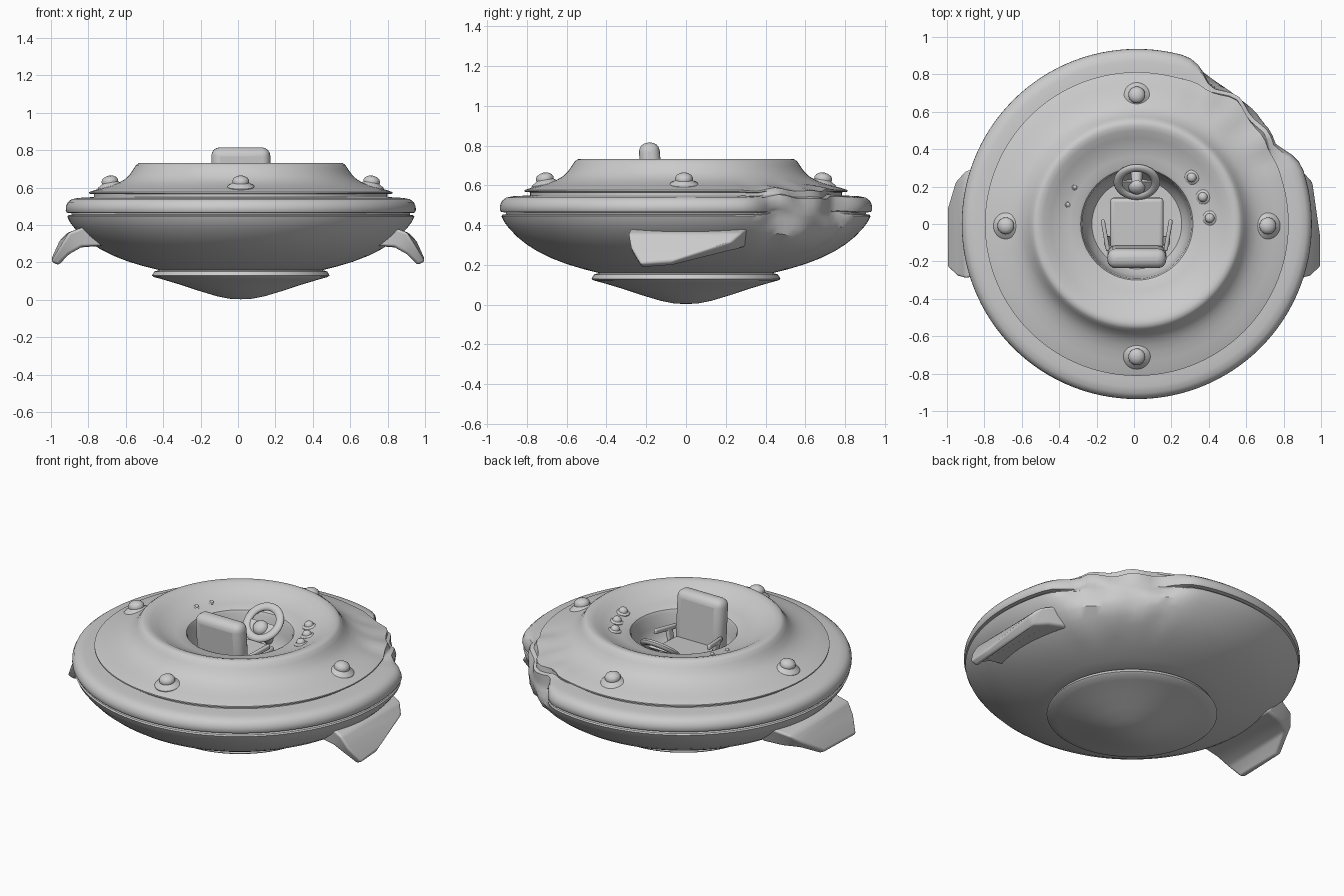
import bpy, bmesh, math
from mathutils import Vector, Matrix, noise

if "Cube" in bpy.data.objects:
    bpy.data.objects.remove(bpy.data.objects["Cube"])

CX = 0.015  # saucer axis sits slightly off the fin-to-fin centre


def finish(name, bm, angle=35, bevel=0.0, subsurf=0):
    bmesh.ops.recalc_face_normals(bm, faces=bm.faces)
    me = bpy.data.meshes.new(name)
    bm.to_mesh(me)
    bm.free()
    ob = bpy.data.objects.new(name, me)
    bpy.context.collection.objects.link(ob)
    bpy.ops.object.select_all(action='DESELECT')
    ob.select_set(True)
    bpy.context.view_layer.objects.active = ob
    bpy.ops.object.shade_smooth_by_angle(angle=math.radians(angle))
    if bevel:
        m = ob.modifiers.new("bevel", 'BEVEL')
        m.width, m.segments = bevel, 4
    if subsurf:
        m = ob.modifiers.new("subsurf", 'SUBSURF')
        m.levels = m.render_levels = subsurf
    return ob


def lathe(name, profile, loc=(0, 0, 0), seg=96, deform=None, angle=35, normal=(0, 0, 1)):
    """Revolve (radius, z) points; the first or last may lie on the axis."""
    bm = bmesh.new()
    rings = []
    for r, z in profile:
        if r == 0:
            rings.append([bm.verts.new((0, 0, z))] * seg)
            continue
        ring = []
        for i in range(seg):
            a = 2 * math.pi * i / seg
            rr, zz = deform(r, z, a) if deform else (r, z)
            ring.append(bm.verts.new((rr * math.cos(a), rr * math.sin(a), zz)))
        rings.append(ring)
    for lo, hi in zip(rings, rings[1:]):
        for i in range(seg):
            j = (i + 1) % seg
            quad = list(dict.fromkeys((lo[i], lo[j], hi[j], hi[i])))
            if len(quad) > 2:
                bm.faces.new(quad)
    rot = Vector((0, 0, 1)).rotation_difference(Vector(normal)).to_matrix().to_4x4()
    bm.transform(Matrix.Translation(loc) @ rot)
    return finish(name, bm, angle)


def box(name, size, loc, rot=(0, 0, 0), bevel=0.02):
    bm = bmesh.new()
    bmesh.ops.create_cube(bm, size=1)
    bm.transform(Matrix.Diagonal((*size, 1)))
    for axis, ang in zip('XYZ', rot):
        bm.transform(Matrix.Rotation(math.radians(ang), 4, axis))
    bm.transform(Matrix.Translation(loc))
    return finish(name, bm, 60, bevel)


def crash_dent(r, z, a):
    """Flatten and crumple the rim on the back right side."""
    t = max(0.0, 1 - abs(math.degrees(a) - 46) / 29)
    w = min(1.0, 2.2 * t * t * (3 - 2 * t))
    if w and r > 0.68 and z > 0.25:
        n = noise.noise(Vector((a * 5, z * 9, 1.3)))
        limit = 0.855 + 0.04 * n - 0.12 * max(0, z - 0.5)
        target = min(r, limit)
        if 0.54 < z < 0.58:
            target = limit - 0.02
        r += (target - r) * w
        z += 0.02 * w * noise.noise(Vector((a * 6, r * 5, 7)))
    return r, z


# Saucer hull: belly, rim, deck, dished collar and cockpit well in one skin
lathe("saucer_hull", [
    (0, 0.16), (0.44, 0.16), (0.52, 0.18), (0.60, 0.204), (0.68, 0.235), (0.75, 0.27),
    (0.80, 0.302), (0.85, 0.342), (0.89, 0.384), (0.915, 0.417), (0.928, 0.445),
    (0.922, 0.452), (0.905, 0.455), (0.905, 0.463), (0.93, 0.466), (0.936, 0.478),
    (0.935, 0.50), (0.925, 0.522), (0.905, 0.538), (0.87, 0.545), (0.83, 0.547),
    (0.785, 0.55), (0.785, 0.565), (0.812, 0.568), (0.812, 0.576), (0.78, 0.587),
    (0.74, 0.597), (0.69, 0.611), (0.65, 0.627), (0.62, 0.645), (0.595, 0.668),
    (0.575, 0.697), (0.56, 0.72), (0.545, 0.731), (0.525, 0.732), (0.50, 0.725),
    (0.46, 0.703), (0.41, 0.68), (0.36, 0.666), (0.315, 0.659), (0.30, 0.652),
    (0.292, 0.635), (0.285, 0.56), (0.27, 0.49), (0.24, 0.45), (0, 0.445)],
    (CX, 0, 0), seg=120, deform=crash_dent)

# Shallow landing dish under the belly
lathe("belly_dish", [
    (0, 0.003), (0.06, 0.006), (0.13, 0.02), (0.22, 0.047), (0.32, 0.08), (0.42, 0.11),
    (0.465, 0.122), (0.475, 0.13), (0.462, 0.152), (0.44, 0.158), (0.43, 0.175)], (CX, 0, 0))

# Four deck lights: flared base with a round bulb
LIGHT = [(0.073, -0.015), (0.073, 0.0), (0.066, 0.008), (0.05, 0.016), (0.044, 0.022),
         (0.045, 0.033), (0.038, 0.046), (0.022, 0.056), (0, 0.06)]
for i in range(4):
    a = math.pi / 2 * i
    d = Vector((math.cos(a), math.sin(a), 0))
    p = Vector((CX, -0.01, 0.605)) + d * 0.695
    lathe(f"deck_light_{i + 1}", LIGHT, p, 32, normal=d * 0.18 + Vector((0, 0, 1)))

# Console buttons on the collar
BUTTON = [(1.0, -0.3), (1.0, 0.1), (0.8, 0.25), (0.66, 0.3), (0.62, 0.55), (0.4, 0.8), (0, 0.9)]
for i, (x, y, s) in enumerate([(0.31, 0.25, 0.039), (0.37, 0.145, 0.039), (0.407, 0.032, 0.039),
                               (-0.317, 0.197, 0.017), (-0.354, 0.104, 0.017)]):
    d = Vector((x - CX, y, 0))
    z = 0.664 + max(0, d.length - 0.36) * 0.28
    lathe(f"console_button_{i + 1}", [(r * s, h * s) for r, h in BUTTON], (x, y, z), 24,
          normal=d.normalized() * -0.2 + Vector((0, 0, 1)))

# Seat: leaning back, cushion and pedestal
box("seat_back", (0.315, 0.105, 0.35), (CX, -0.175, 0.64), (4, 0, 0), 0.045)
box("seat_cushion", (0.285, 0.27, 0.07), (CX, 0.005, 0.515), (3, 0, 0), 0.02)
box("seat_pedestal", (0.2, 0.22, 0.06), (CX, -0.03, 0.465), bevel=0.01)

# Armrests with a front post each
for s, side in ((-1, "left"), (1, "right")):
    box(f"armrest_{side}", (0.022, 0.17, 0.03), (CX + s * 0.168, -0.06, 0.60), (6, 0, s * -10), 0.009)
    box(f"armrest_post_{side}", (0.022, 0.05, 0.12), (CX + s * 0.155, -0.09, 0.545), (0, s * 12, 0), 0.009)

# Steering wheel: ring, lower web, hub and column, tilted toward the seat
tilt = Vector((0, -0.66, 0.75))
wheel = Vector((CX, 0.225, 0.628))
RING = [(0.1 + 0.024 * math.cos(t * math.pi / 6), 0.016 * math.sin(t * math.pi / 6)) for t in range(13)]
lathe("steering_ring", RING, wheel, 48, normal=tilt, angle=80)
bm = bmesh.new()
arc = [(0.1 * math.cos(t), 0.1 * math.sin(t)) for t in
       [math.pi + math.pi * k / 16 for k in range(17)]]
web = bm.faces.new([bm.verts.new((x, y, -0.008)) for x, y in arc])
ext = bmesh.ops.extrude_face_region(bm, geom=[web])
bmesh.ops.translate(bm, vec=(0, 0, 0.014), verts=[v for v in ext["geom"] if isinstance(v, bmesh.types.BMVert)])
rot = Vector((0, 0, 1)).rotation_difference(tilt).to_matrix().to_4x4()
bm.transform(Matrix.Translation(wheel) @ rot)
finish("steering_web", bm)
hub = wheel + rot @ Vector((0, -0.035, 0))
lathe("steering_hub", [(0.045, 0), (0.042, 0.014), (0.03, 0.026), (0.015, 0.032), (0, 0.033)],
      hub, 32, normal=tilt)
lathe("steering_column", [(0.024, 0), (0.035, -0.14), (0, -0.14)], hub, 24, normal=tilt)


# Swept side fins, lofted from the hull out to the drooping tip
def fin(name, s, tip_back):
    # each station: top front, top back, bottom back, bottom front
    stations = [
        [(0.80, -0.27, 0.40), (0.78, 0.33, 0.40), (0.72, 0.30, 0.29), (0.72, -0.25, 0.29)],
        [(0.905, -0.29, 0.36), (0.91, 0.28, 0.36), (0.84, 0.27, 0.28), (0.83, -0.27, 0.285)],
        [(0.945, -0.28, 0.295), (0.955, 0.23, 0.315), (0.915, 0.22, 0.27), (0.90, -0.26, 0.245)],
        [(1.0, -0.23, 0.205), (1.0, tip_back, 0.215), (0.965, tip_back, 0.195), (0.96, -0.22, 0.185)]]
    bm = bmesh.new()
    loops = [[bm.verts.new((s * x, y, z)) for x, y, z in st] for st in stations]
    for lo, hi in zip(loops, loops[1:]):
        for i in range(4):
            j = (i + 1) % 4
            bm.faces.new((lo[i], lo[j], hi[j], hi[i]))
    bm.faces.new(loops[0])
    bm.faces.new(loops[-1])
    finish(name, bm, 50, bevel=0.014)


fin("fin_right", 1, -0.08)
fin("fin_left", -1, 0.08)
